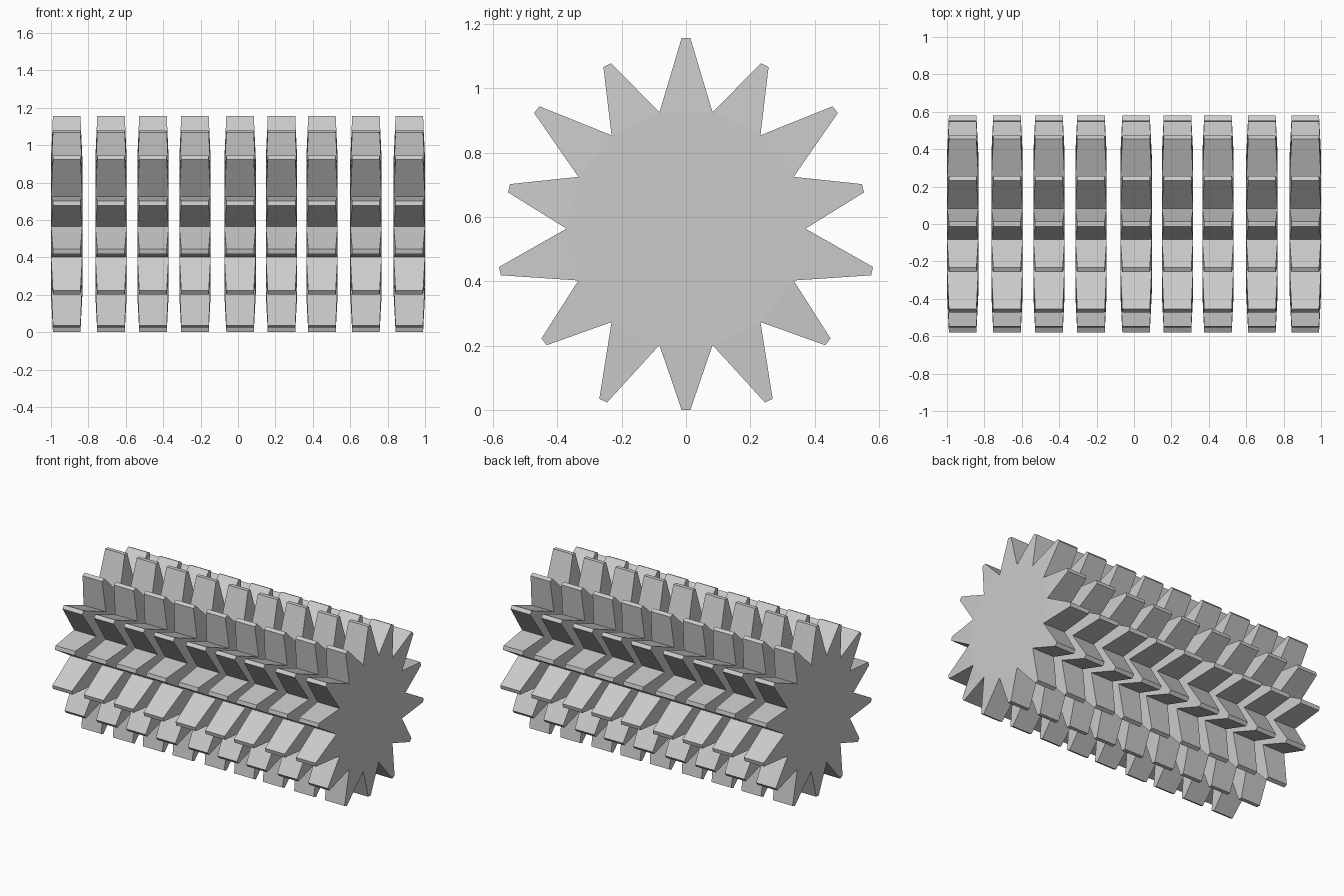
import bpy, bmesh, math
from mathutils import Vector, Matrix

if "Cube" in bpy.data.objects:
    bpy.data.objects.remove(bpy.data.objects["Cube"])

TEETH = 14
HUB_R, HUB_W = 0.371, 0.168        # hub corner radius and thickness
TIP_SPAN, TIP_W = 0.0265, 0.147    # tooth tip size around and along the axle
LONG, SHORT = 0.593, 0.564         # alternating tooth heights
AXIS_Z = 0.564
X_POS = (-0.916, -0.679, -0.4545, -0.23, 0.011, 0.2326, 0.449, 0.684, 0.916)


def make_wheel_mesh():
    bm = bmesh.new()
    step = math.tau / TEETH
    # Hub: 14-sided drum lying along x, one flat facing straight up
    bmesh.ops.create_cone(bm, cap_ends=True, segments=TEETH,
                          radius1=HUB_R, radius2=HUB_R, depth=HUB_W)
    bmesh.ops.rotate(bm, verts=bm.verts, matrix=Matrix.Rotation(math.pi / 2, 3, 'Y'))
    first = max(bm.verts, key=lambda v: v.co.z).co
    offset = step / 2 - math.atan2(first.y, first.z)
    for v in bm.verts:
        a = math.atan2(v.co.y, v.co.z) + offset
        v.co = (v.co.x, HUB_R * math.sin(a), HUB_R * math.cos(a))
    bm.normal_update()

    # Teeth: extrude every flat of the drum and shrink it to a narrow tip
    sides = [f for f in bm.faces if len(f.verts) == 4]
    for f in sides:
        mid = f.calc_center_median()
        index = round(math.atan2(mid.y, mid.z) / step)
        a = index * step
        out = Vector((0, math.sin(a), math.cos(a)))
        around = Vector((0, math.cos(a), -math.sin(a)))
        height = SHORT if index % 2 else LONG
        tip = bmesh.ops.extrude_discrete_faces(bm, faces=[f])['faces'][0]
        for v in tip.verts:
            sx = math.copysign(TIP_W / 2, v.co.x)
            sa = math.copysign(TIP_SPAN / 2, v.co.dot(around))
            v.co = out * height + around * sa + Vector((sx, 0, 0))
    bmesh.ops.recalc_face_normals(bm, faces=bm.faces)
    mesh = bpy.data.meshes.new("spiked_wheel")
    bm.to_mesh(mesh)
    bm.free()
    return mesh


# Row of nine separate spiked wheels sharing one axis
wheel = make_wheel_mesh()
for i, x in enumerate(X_POS):
    ob = bpy.data.objects.new(f"spiked_wheel_{i + 1}", wheel)
    ob.location = (x, 0, AXIS_Z)
    bpy.context.collection.objects.link(ob)
